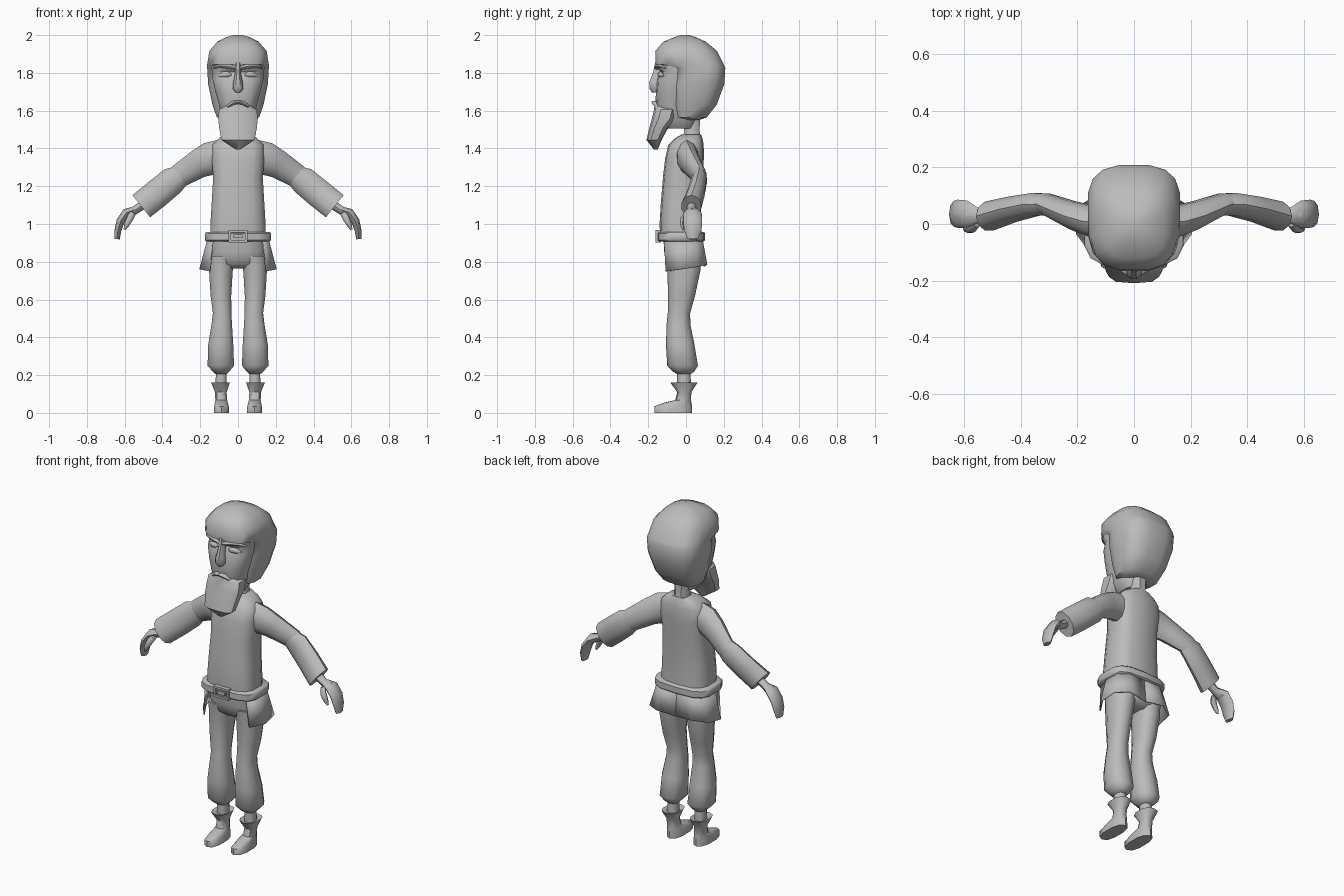
import bpy, bmesh, math
from mathutils import Vector

grey = bpy.data.materials.new("plain_grey")
grey.diffuse_color = (0.5, 0.5, 0.5, 1)


def finish(name, bm, mirror=False, angle=45, thick=0):
    bmesh.ops.recalc_face_normals(bm, faces=bm.faces)
    me = bpy.data.meshes.new(name)
    bm.to_mesh(me)
    bm.free()
    ob = bpy.data.objects.new(name, me)
    bpy.context.collection.objects.link(ob)
    me.materials.append(grey)
    bpy.ops.object.select_all(action='DESELECT')
    ob.select_set(True)
    bpy.context.view_layer.objects.active = ob
    bpy.ops.object.shade_smooth_by_angle(angle=math.radians(angle))
    if thick:
        ob.modifiers.new("thickness", 'SOLIDIFY').thickness = thick
    if mirror:
        ob.modifiers.new("mirror", 'MIRROR')
    return ob


def skin(name, rings, **kw):
    """Join closed rings of points into a capped tube."""
    bm = bmesh.new()
    rows = [[bm.verts.new(p) for p in r] for r in rings]
    n = len(rows[0])
    for a, b in zip(rows, rows[1:]):
        for i in range(n):
            j = (i + 1) % n
            bm.faces.new((a[i], a[j], b[j], b[i]))
    bm.faces.new(rows[0])
    bm.faces.new(rows[-1])
    return finish(name, bm, **kw)


def sq(v, e):
    return math.copysign(abs(v) ** (2 / e), v)


def stack(name, levels, n=12, e=2.5, **kw):
    """Horizontal rounded sections: (z, x0, x1, y0, y1)."""
    rings = []
    for z, x0, x1, y0, y1 in levels:
        ring = []
        for i in range(n):
            t = 2 * math.pi * (i + 0.5) / n
            m = 1 / max(abs(math.cos(math.pi / n)) ** (2 / e), 0.01)
            ring.append(((x0 + x1) / 2 + (x1 - x0) / 2 * sq(math.cos(t), e) * m,
                         (y0 + y1) / 2 + (y1 - y0) / 2 * sq(math.sin(t), e) * m, z))
        rings.append(ring)
    return skin(name, rings, **kw)


def centred(levels):
    return [(z, -x, x, y0, y1) for z, x, y0, y1 in levels]


def limb(name, path, n=8, **kw):
    """Tube along x/z: (x, y, z, half thickness, half width in y)."""
    pts = [Vector(p[:3]) for p in path]
    rings = []
    for k, p in enumerate(path):
        t = pts[min(k + 1, len(pts) - 1)] - pts[max(k - 1, 0)]
        u = Vector((-t.z, 0, t.x)).normalized()
        rings.append([pts[k] + u * p[3] * math.cos(a) + Vector((0, p[4] * math.sin(a), 0))
                      for a in (2 * math.pi * i / n for i in range(n))])
    return skin(name, rings, **kw)


# Hair cap with overhanging fringe
stack("hair", centred([
    (1.55, .07, -.01, .07), (1.565, .112, -.06, .11), (1.63, .135, -.075, .162),
    (1.74, .158, -.085, .203), (1.825, .163, -.085, .208), (1.845, .163, -.16, .2),
    (1.915, .152, -.163, .165), (1.965, .11, -.12, .105), (1.99, .06, -.06, .05),
    (2.0, .025, -.03, .02)]), n=16, e=2.9, angle=50)

# Face and jaw
stack("face", centred([
    (1.505, .05, -.1, .04), (1.55, .085, -.13, .05), (1.63, .1, -.16, .06),
    (1.7, .12, -.157, .06), (1.765, .134, -.152, .06), (1.805, .138, -.132, .06),
    (1.83, .14, -.155, .06), (1.87, .14, -.15, .06)]), n=14, e=2.6)

# Nose
stack("nose", centred([
    (1.695, .012, -.18, -.14), (1.715, .028, -.192, -.14), (1.75, .025, -.195, -.13),
    (1.8, .015, -.175, -.12), (1.855, .018, -.163, -.12)]), n=8, e=2)

# Eyelids, brows and moustache
limb("eyelid", [(.035, -.137, 1.79, .004, .004), (.055, -.137, 1.792, .016, .014),
                (.08, -.13, 1.79, .016, .014), (.105, -.12, 1.785, .004, .004)], mirror=True)
limb("brow", [(.008, -.155, 1.825, .008, .012), (.05, -.152, 1.835, .012, .014),
              (.1, -.135, 1.838, .01, .014), (.13, -.11, 1.825, .004, .006)], mirror=True)
limb("moustache", [(0, -.168, 1.645, .008, .016), (.025, -.166, 1.642, .011, .017),
                   (.05, -.155, 1.625, .009, .012), (.066, -.14, 1.6, .003, .005)],
     mirror=True)

# Beard
stack("beard", centred([
    (1.395, .012, -.17, -.15), (1.445, .088, -.208, -.13), (1.51, .1, -.192, -.095),
    (1.56, .105, -.178, -.05), (1.605, .1, -.167, -.04), (1.63, .06, -.165, -.06)]),
    n=10, e=3)

# Neck and tunic
stack("neck", centred([(1.43, .05, -.02, .085), (1.49, .038, -.01, .072),
                       (1.59, .045, -.01, .075)]), n=8)
stack("tunic", centred([
    (.92, .147, -.135, .08), (1.0, .146, -.138, .078), (1.1, .14, -.132, .078),
    (1.25, .131, -.12, .085), (1.35, .14, -.108, .093), (1.42, .135, -.092, .092),
    (1.455, .1, -.055, .085), (1.475, .06, -.02, .078)]), n=14, e=2.9)

# Tunic skirt, open at the front
top = [(0, .085, .935), (.1, .085, .935), (.152, .05, .93), (.16, -.04, .93), (.135, -.118, .93)]
hem = [(0, .1, .775), (.115, .113, .785), (.195, .065, .775), (.205, -.035, .76), (.152, -.108, .75)]
bm = bmesh.new()
a, b = [[bm.verts.new(p) for p in row] for row in (top, hem)]
for i in range(4):
    bm.faces.new((a[i], a[i + 1], b[i + 1], b[i]))
finish("skirt", bm, mirror=True, angle=30, thick=.008)

# Belt and buckle frame
stack("belt", centred([(.908, .168, -.143, .093), (.915, .175, -.15, .1),
                       (.95, .175, -.15, .1), (.957, .168, -.143, .093)]), n=14, e=3.4)
for name, x, z, w, h in (("buckle_top", 0, .961, .098, .012), ("buckle_bottom", 0, .909, .098, .012),
                         ("buckle_left", -.043, .935, .012, .06), ("buckle_right", .043, .935, .012, .06),
                         ("buckle_centre", 0, .935, .05, .02)):
    bm = bmesh.new()
    bmesh.ops.create_cube(bm, size=1)
    bmesh.ops.scale(bm, vec=(w, .03, h), verts=bm.verts)
    bmesh.ops.translate(bm, vec=(x, -.147, z), verts=bm.verts)
    finish(name, bm)

# Trousers
stack("hips", centred([(.765, .06, -.07, .045), (.79, .135, -.1, .075), (.85, .147, -.115, .085),
                       (.93, .14, -.12, .075)]), n=12)
stack("trouser_leg", [
    (.205, .06, .118, -.045, .025), (.22, .045, .135, -.07, .042), (.25, .021, .161, -.096, .06),
    (.36, .025, .158, -.103, .042), (.47, .032, .14, -.1, .02), (.53, .035, .133, -.094, .02),
    (.62, .036, .145, -.092, .045), (.75, .028, .153, -.095, .072), (.83, .015, .15, -.105, .08)],
    n=10, e=2.4, mirror=True)

# Boots with flared cuffs
stack("boot", [
    (0, .047, .128, -.163, .028), (.035, .049, .126, -.163, .028), (.055, .054, .122, -.11, .026),
    (.068, .058, .12, -.055, .025), (.11, .06, .122, -.045, .027), (.16, .043, .142, -.08, .058),
    (.15, .06, .12, -.045, .025), (.22, .062, .116, -.045, .022)], n=10, e=2.5, mirror=True)

# Sleeves
limb("upper_arm", [(.08, .005, 1.37, .08, .06), (.15, .01, 1.345, .088, .058),
                   (.215, .03, 1.315, .075, .052), (.31, .07, 1.255, .063, .04),
                   (.37, .07, 1.21, .05, .035)], n=10, mirror=True)
limb("sleeve", [(.29, .066, 1.265, .052, .036), (.345, .07, 1.23, .074, .042),
                (.43, .052, 1.16, .076, .047), (.512, .028, 1.094, .075, .054),
                (.508, .028, 1.097, .055, .04)][:4], n=10, mirror=True, angle=40)

# Hands
limb("wrist", [(.49, .03, 1.11, .024, .024), (.55, .03, 1.07, .022, .024),
               (.585, .033, 1.058, .026, .038)], mirror=True)
limb("hand", [(.55, .03, 1.075, .017, .026), (.59, .035, 1.06, .024, .048),
              (.622, .036, 1.015, .022, .05), (.636, .036, .965, .018, .046),
              (.64, .036, .92, .014, .028)], mirror=True)
limb("thumb", [(.555, .005, 1.06, .016, .016), (.572, -.016, 1.03, .018, .016),
               (.59, -.018, .995, .014, .013), (.6, -.014, .97, .006, .006)], mirror=True)
